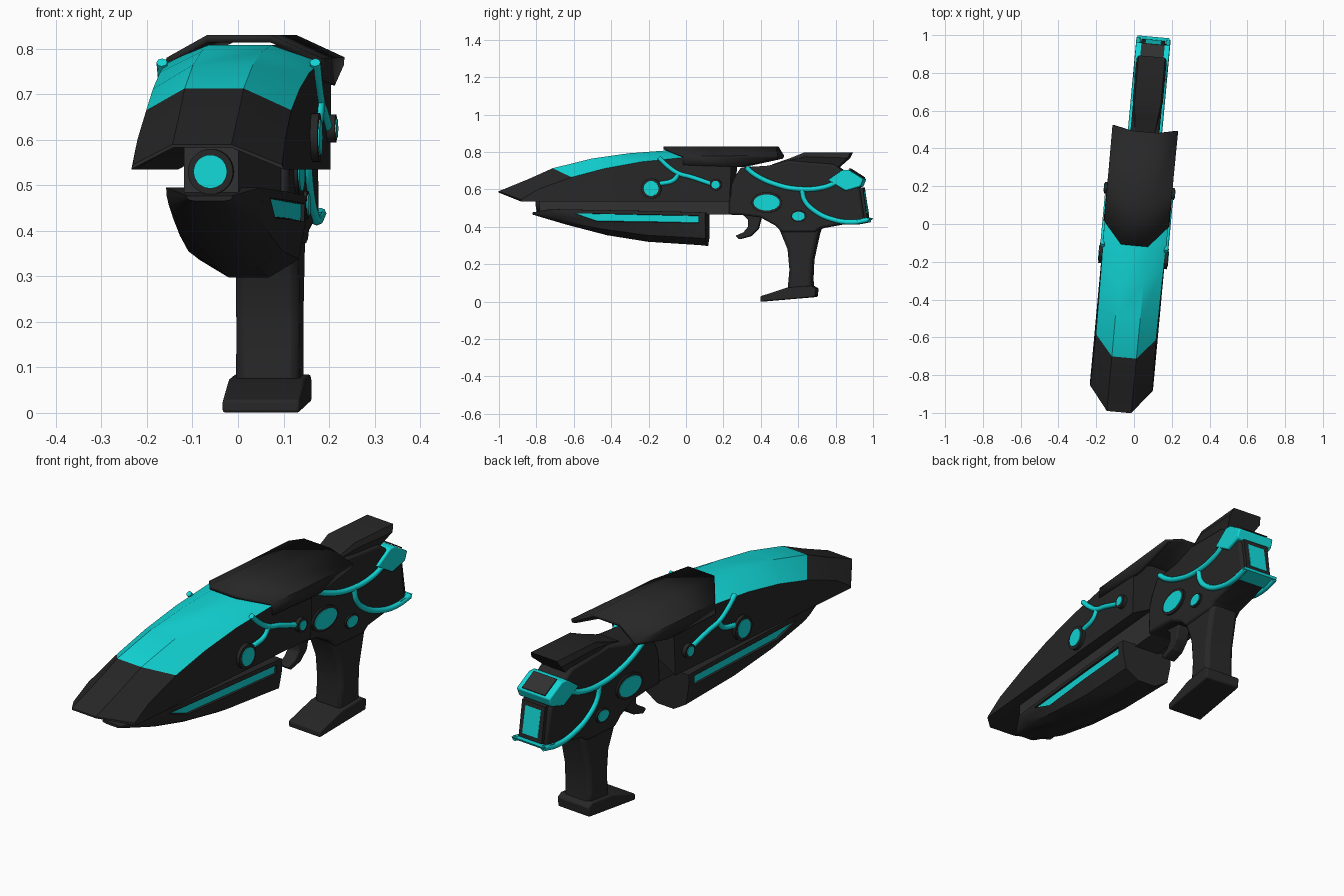
import bpy, bmesh, math
from mathutils import Vector

if "Cube" in bpy.data.objects:
    bpy.data.objects.remove(bpy.data.objects["Cube"])

ANGLE, SHIFT = math.radians(-5.28), 0.013   # the whole model is turned slightly


def material(name, rgb):
    m = bpy.data.materials.new(name)
    m.diffuse_color = (*rgb, 1)
    m.use_nodes = True
    m.node_tree.nodes["Principled BSDF"].inputs["Base Color"].default_value = m.diffuse_color
    return m


BLACK = material("matte black", (0.02, 0.02, 0.02))
GREY = material("dark grey", (0.03, 0.03, 0.03))
CYAN = material("glow cyan", (0.006, 0.68, 0.68))


def place(name, data, mats):
    ob = bpy.data.objects.new(name, data)
    bpy.context.collection.objects.link(ob)
    for m in mats:
        data.materials.append(m)
    ob.rotation_euler.z = ANGLE
    ob.location.x = SHIFT
    return ob


def finish(name, bm, mats):
    bmesh.ops.recalc_face_normals(bm, faces=bm.faces[:])
    me = bpy.data.meshes.new(name)
    bm.to_mesh(me)
    bm.free()
    return place(name, me, mats)


def bevel(ob, width, segments=2):
    b = ob.modifiers.new("bevel", 'BEVEL')
    b.width, b.segments, b.limit_method = width, segments, 'ANGLE'
    b.angle_limit = math.radians(25)


def loft(name, rows, mats, rule=None, closed=True, recess=0):
    """Rows of right-side points, top to bottom, mirrored to the left and joined."""
    bm = bmesh.new()
    rings = []
    for row in rows:
        pts = [(-x, y, z) for x, y, z in reversed(row)] + list(row)
        rings.append([bm.verts.new(p) for p in pts])
    n = len(rings[0])
    half = n // 2
    marked = []
    for i in range(len(rings) - 1):
        a, b = rings[i], rings[i + 1]
        for j in range(n if closed else n - 1):
            k = (j + 1) % n
            f = bm.faces.new((a[j], a[k], b[k], b[j]))
            strip = abs(j - half + 1) if j < n - 1 else 99   # 0 = top, 1 = next down
            if rule and rule(i, strip):
                f.material_index = 1
                marked.append(f)
    if closed:
        bm.faces.new(rings[0])
        bm.faces.new(rings[-1])
    bmesh.ops.recalc_face_normals(bm, faces=bm.faces[:])
    if recess:
        rim = bmesh.ops.inset_region(bm, faces=marked, thickness=0.003, depth=-recess)
        for f in rim["faces"]:
            f.material_index = 0
    return finish(name, bm, mats)


def prism(name, profile, hw, mat, width=0.0):
    """Side profile (y, z) extruded evenly to both sides."""
    bm = bmesh.new()
    f = bm.faces.new([bm.verts.new((-hw, y, z)) for y, z in profile])
    r = bmesh.ops.extrude_face_region(bm, geom=[f])
    bmesh.ops.translate(bm, vec=(2 * hw, 0, 0),
                        verts=[v for v in r["geom"] if isinstance(v, bmesh.types.BMVert)])
    ob = finish(name, bm, [mat])
    if width:
        bevel(ob, width)
    return ob


def disc(name, centre, ry, rz, depth, mat, axis='X'):
    bm = bmesh.new()
    bmesh.ops.create_cone(bm, cap_ends=True, segments=28, radius1=1, radius2=1, depth=depth)
    for v in bm.verts:
        a, b, c = v.co
        off = (c, a * ry, b * rz) if axis == 'X' else (a * ry, c, b * rz)
        v.co = Vector(centre) + Vector(off)
    return finish(name, bm, [mat])


def tubes(name, x, path, radius=0.012):
    for s, side in ((1, "right"), (-1, "left")):
        cu = bpy.data.curves.new(f"{name}_{side}", 'CURVE')
        cu.dimensions, cu.bevel_depth, cu.bevel_resolution = '3D', radius, 2
        cu.use_fill_caps, cu.resolution_u = True, 6
        sp = cu.splines.new('BEZIER')
        sp.bezier_points.add(len(path) - 1)
        for p, (y, z) in zip(sp.bezier_points, path):
            p.co = (s * x, y, z)
            p.handle_left_type = p.handle_right_type = 'AUTO'
        place(cu.name, cu, [CYAN])


def lamp_pair(name, x, y, z, ry, rz, rim, depth):
    for s, side in ((1, "right"), (-1, "left")):
        disc(f"{name}_rim_{side}", (s * x, y, z), ry + rim, rz + rim, depth, BLACK)
        disc(f"{name}_light_{side}", (s * (x + 0.003), y, z), ry, rz, depth, CYAN)


# Upper shell with cyan canopy: each row is top, shoulder, lower edge, inner arch
shell_spec = [(-1, .59, .065, -.87, .545, .165, -.87), (-.84, .655, .065, -.78, .6, .163, -.76),
              (-.71, .713, .065, -.60, .665, .16, -.6), (-.5, .765, .066, -.42, .712, .162, -.42),
              (-.3, .793, .067, -.22, .748, .165, -.22), (-.1, .808, .07, 0, .77, .17, 0),
              (.25, .808, .07, .26, .765, .168, .25)]
loft("upper_shell",
     [[(tx, ty, tz), (sx, sy, sz), (.168, by, .535), (.064, ty, .583 if ty < -.9 else .59)]
      for ty, tz, tx, sy, sz, sx, by in shell_spec],
     [BLACK, CYAN], lambda i, strip: 2 <= i <= 4 and strip <= 1)

# Overhanging rear shroud
shroud = loft("rear_shroud",
              [[(.07, -.115, .822), (.165, .0, .775), (.167, .0, .73)],
               [(.07, .12, .822), (.166, .18, .775), (.165, .30, .72)],
               [(.07, .49, .822), (.168, .51, .777), (.166, .505, .765)]],
              [BLACK], closed=False)
s = shroud.modifiers.new("thickness", 'SOLIDIFY')
s.thickness, s.offset = 0.016, 0

# Central core and muzzle
prism("core", [(-.78, .475), (.26, .465), (.26, .62), (-.78, .6)], .06, GREY)
disc("muzzle_ring", (0, -.785, .53), .05, .05, .03, BLACK, 'Y')
disc("muzzle_light", (0, -.79, .53), .037, .037, .028, CYAN, 'Y')

# Lower fore-end with recessed light strips
loft("fore_end", [
    [(.05, -.82, .477), (.05, -.82, .474), (.05, -.82, .471), (.045, -.82, .468), (.03, -.82, .465)],
    [(.105, -.72, .495), (.106, -.70, .477), (.103, -.68, .457), (.09, -.66, .432), (.04, -.64, .412)],
    [(.11, -.60, .492), (.113, -.59, .472), (.113, -.47, .428), (.10, -.45, .39), (.045, -.42, .355)],
    [(.12, -.2, .485), (.123, -.2, .466), (.122, -.2, .425), (.104, -.2, .355), (.045, -.2, .32)],
    [(.125, .08, .478), (.127, .08, .46), (.126, .08, .42), (.11, .08, .34), (.045, .08, .302)],
    [(.125, .115, .476), (.127, .115, .46), (.126, .115, .42), (.11, .115, .337), (.045, .115, .298)]],
    [BLACK, CYAN], lambda i, strip: i in (2, 3) and strip == 2, recess=0.008)

# Rear body, grip and foot
prism("receiver", [(.235, .465), (.24, .6), (.265, .66), (.30, .717), (.45, .727), (.56, .755),
                   (.80, .735), (.90, .66), (.94, .6), (.965, .435), (.727, .392), (.70, .37),
                   (.52, .37), (.487, .406), (.406, .45), (.315, .462)], .077, BLACK, .012)
prism("grip", [(.50, .40), (.515, .365), (.55, .28), (.56, .17), (.55, .06), (.685, .06),
               (.68, .12), (.685, .225), (.715, .36), (.73, .41)], .07, BLACK, .018)
prism("grip_foot", [(.406, .0), (.70, .025), (.705, .07), (.68, .085), (.55, .075), (.406, .028)],
      .085, BLACK, .006)
prism("trigger", [(.30, .47), (.335, .44), (.335, .40), (.31, .37), (.268, .352), (.288, .333),
                  (.35, .35), (.39, .39), (.41, .47)], .03, BLACK, .006)

# Top sight block
loft("sight_block", [
    [(.05, .47, .735), (.05, .47, .73), (.045, .47, .70)],
    [(.06, .56, .765), (.065, .56, .755), (.05, .56, .70)],
    [(.07, .64, .797), (.08, .65, .775), (.05, .65, .70)],
    [(.07, .89, .797), (.08, .875, .768), (.05, .80, .70)]], [BLACK])

# Rear glowing frame, dark screen, back panel and tail plate
prism("rear_frame", [(.77, .65), (.85, .705), (.88, .705), (.96, .655), (.945, .615), (.865, .592)],
      .09, CYAN, .006)
prism("rear_screen", [(.878, .708), (.955, .66), (.957, .664), (.881, .712)], .062, GREY)
prism("back_frame", [(.93, .61), (.955, .61), (.978, .45), (.95, .44)], .062, BLACK)
prism("back_light", [(.95, .59), (.958, .59), (.979, .47), (.97, .47)], .042, CYAN)
prism("tail_plate", [(.92, .42), (.99, .436), (.995, .446), (.92, .44)], .085, CYAN)

# Round side lights
lamp_pair("front_lamp", .168, -.17, .605, .04, .04, .014, .03)
lamp_pair("small_lamp", .17, .176, .625, .021, .021, .01, .034)
lamp_pair("receiver_lamp", .075, .441, .53, .07, .043, .012, .02)
lamp_pair("lower_lamp", .075, .612, .457, .034, .024, .007, .02)

# Glowing tubes along the sides
tubes("shell_tube", .169, [(-.13, .77), (-.08, .722), (-.024, .685), (.04, .667), (.15, .63)])
tubes("shell_branch_tube", .169, [(-.024, .685), (-.05, .65), (-.125, .63)])
tubes("upper_tube", .078, [(.33, .717), (.375, .68), (.48, .63), (.615, .602), (.75, .612), (.83, .645)], .013)
tubes("lower_tube", .078, [(.63, .60), (.642, .545), (.695, .487), (.80, .438), (.905, .425), (.985, .438)], .013)

# Smooth shading with sharp edges kept
meshes = [o for o in bpy.context.scene.objects if o.type == 'MESH']
for o in meshes:
    o.select_set(True)
bpy.context.view_layer.objects.active = meshes[0]
bpy.ops.object.shade_smooth_by_angle(angle=math.radians(30))
